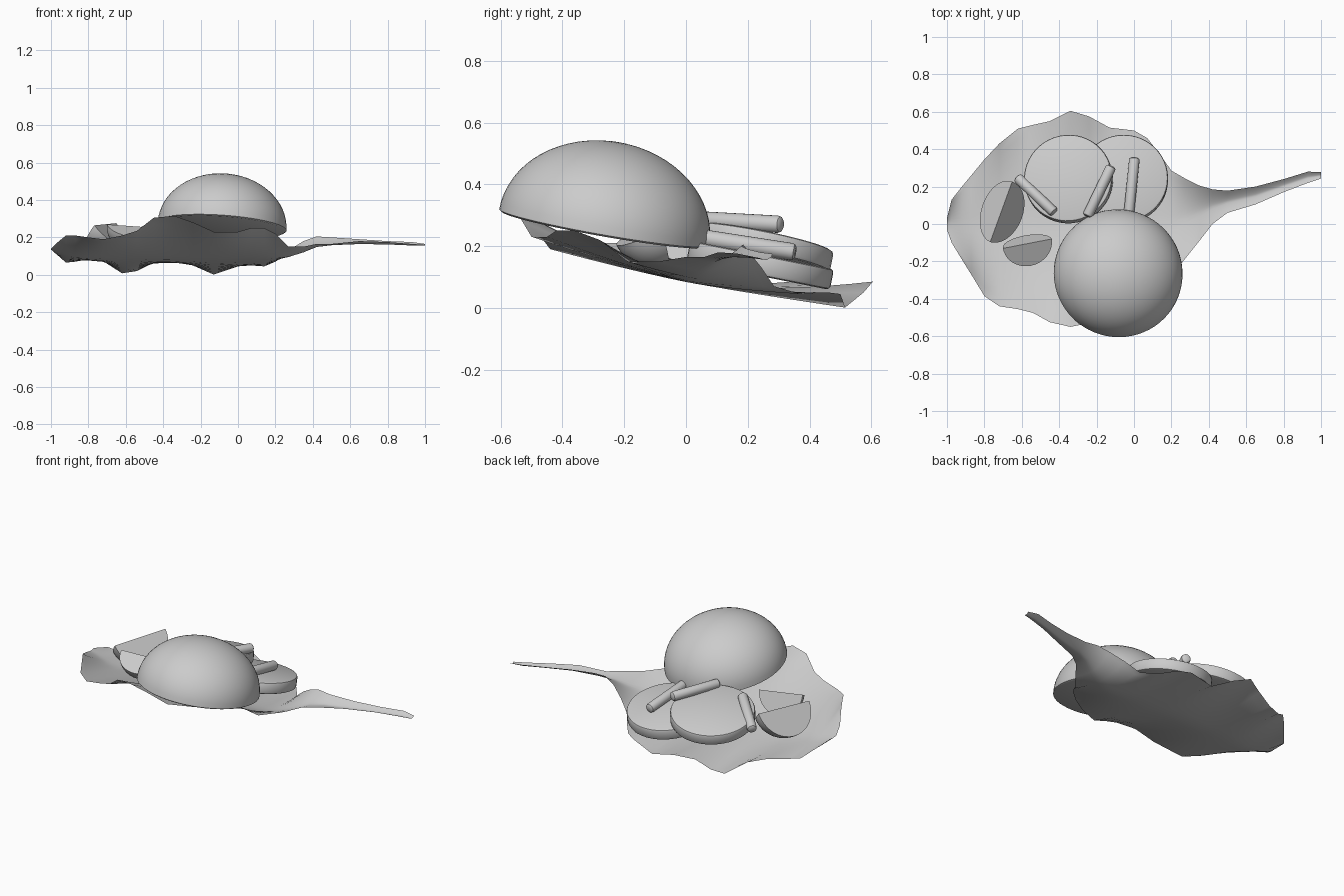
import bpy, bmesh, math
from mathutils import Vector, Matrix

if "Cube" in bpy.data.objects:
    bpy.data.objects.remove(bpy.data.objects["Cube"])


def finish(name, bm, angle=35):
    bmesh.ops.recalc_face_normals(bm, faces=bm.faces)
    me = bpy.data.meshes.new(name)
    bm.to_mesh(me)
    bm.free()
    ob = bpy.data.objects.new(name, me)
    bpy.context.collection.objects.link(ob)
    bpy.ops.object.select_all(action='DESELECT')
    ob.select_set(True)
    bpy.context.view_layer.objects.active = ob
    bpy.ops.object.shade_smooth_by_angle(angle=math.radians(angle))
    return ob


def lathe(name, profile, matrix, segs=48):
    """Revolve an (r, z) profile; zero radius ends become poles."""
    bm = bmesh.new()
    vs = [bm.verts.new((r, 0, z)) for r, z in profile]
    es = [bm.edges.new(p) for p in zip(vs, vs[1:])]
    bmesh.ops.spin(bm, geom=vs + es, cent=(0, 0, 0), axis=(0, 0, 1),
                   angle=2 * math.pi, steps=segs)
    bmesh.ops.remove_doubles(bm, verts=bm.verts, dist=1e-4)
    bm.transform(matrix)
    return finish(name, bm)


def aim(loc, direction):
    q = Vector(direction).to_track_quat('Z', 'Y')
    return Matrix.Translation(loc) @ q.to_matrix().to_4x4()


# Leaf: sections along x as (x, front y, front z, back y, back z)
SECTIONS = [
    (-1.0, -.03, .14, .03, .14), (-.975, -.1, .165, .13, .115),
    (-.92, -.19, .21, .2, .065), (-.87, -.27, .21, .26, .07),
    (-.8, -.385, .2, .345, .085), (-.72, -.44, .19, .43, .075),
    (-.62, -.455, .21, .51, .008), (-.54, -.475, .235, .53, .02),
    (-.45, -.525, .305, .55, .065), (-.34, -.55, .315, .605, .085),
    (-.24, -.53, .28, .575, .05), (-.13, -.5, .23, .515, .001),
    (0, -.45, .23, .5, .045), (.07, -.42, .25, .46, .05),
    (.14, -.36, .25, .37, .045), (.2, -.28, .22, .285, .07),
    (.27, -.19, .15, .245, .13), (.35, -.09, .15, .205, .18),
    (.42, 0, .165, .185, .205), (.5, .06, .165, .178, .2),
    (.65, .105, .18, .2, .19), (.8, .17, .175, .24, .18),
    (.93, .22, .165, .28, .175), (1.0, .243, .16, .277, .165)]


def build_leaf(n=16):
    bm = bmesh.new()
    rows = []
    for x, y0, z0, y1, z1 in SECTIONS:
        k = min(1, (y1 - y0) / .6)
        row = []
        for i in range(n + 1):
            t = i / n
            y = y0 + (y1 - y0) * t
            s = 2 * t - 1
            ye, ze = (y1, z1) if s > 0 else (y0, z0)
            bowl = .084 - .19 * y + (ze - .084 + .19 * ye) * abs(s) ** 1.5
            row.append(bm.verts.new((x, y, k * bowl + (1 - k) * (z0 + (z1 - z0) * t))))
        rows.append(row)
    for a, b in zip(rows, rows[1:]):
        for i in range(n):
            bm.faces.new((a[i], b[i], b[i + 1], a[i + 1]))
    finish("leaf", bm, 60)


build_leaf()

# Rounded mound with a flat, tilted base
arc = [math.pi / 2 * i / 16 for i in range(17)]
lathe("rice_mound", [(0, -.006), (.335, -.006)]
      + [(.345 * math.cos(a), .28 * math.sin(a)) for a in arc],
      aim((-.085, -.265, .26), (.07, .175, 1)), 64)

# Two round slices, one leaning on the other
R, H, B = .237, .034, .012
slice_profile = [(0, -H), (R - B, -H), (R - B * .3, -H + B * .3), (R, -H + B),
                 (R, H - B), (R - B * .3, H - B * .3), (R - B, H), (0, H)]
lathe("lower_slice", slice_profile, aim((-.055, .24, .138), (0, .2, 1)))
lathe("upper_slice", slice_profile, aim((-.35, .24, .195), (-.1, .2, 1)))


# Thin sticks with rounded ends
def stick(name, a, b, r=.028):
    a, b = Vector(a), Vector(b)
    L = (b - a).length
    e = r * .5
    lathe(name, [(0, 0), (r * .6, 0), (r * .9, e * .4), (r, e),
                 (r, L - e), (r * .9, L - e * .4), (r * .6, L), (0, L)],
          aim(a, b - a), 20)


stick("stick_left", (-.625, .25, .18), (-.425, .06, .265))
stick("stick_middle", (-.12, .31, .27), (-.25, .04, .285))
stick("stick_right", (.003, .355, .18), (-.03, .03, .23))


# Citrus-style wedges: two half-moon faces meeting at a ridge, round skin below
def wedge(name, loc, r, spread, heading, lean, pitch, n=20, steps=10):
    bm = bmesh.new()
    ridge = [bm.verts.new((-r, 0, 0)), bm.verts.new((r, 0, 0))]
    arcs = []
    for j in range(steps + 1):
        w = spread * (2 * j / steps - 1)
        mid = []
        for i in range(1, n):
            a = math.pi * i / n
            d = r * math.sin(a)
            mid.append(bm.verts.new((-r * math.cos(a), d * math.sin(w), -d * math.cos(w))))
        arcs.append([ridge[0]] + mid + [ridge[1]])
    for p, q in zip(arcs, arcs[1:]):
        for i in range(n):
            bm.faces.new(list(dict.fromkeys((p[i], p[i + 1], q[i + 1], q[i]))))
    for p in (arcs[0], arcs[-1]):
        bm.faces.new(p)
    bm.transform(Matrix.Translation(loc) @ Matrix.Rotation(heading, 4, 'Z')
                 @ Matrix.Rotation(pitch, 4, 'Y') @ Matrix.Rotation(lean, 4, 'X'))
    finish(name, bm)


wedge("wedge_large", (-.71, .065, .27), .172, math.radians(40),
      math.radians(70), math.radians(-2), math.radians(-2))
wedge("wedge_small", (-.57, -.105, .26), .133, math.radians(42),
      math.radians(11), math.radians(-22), math.radians(4))
